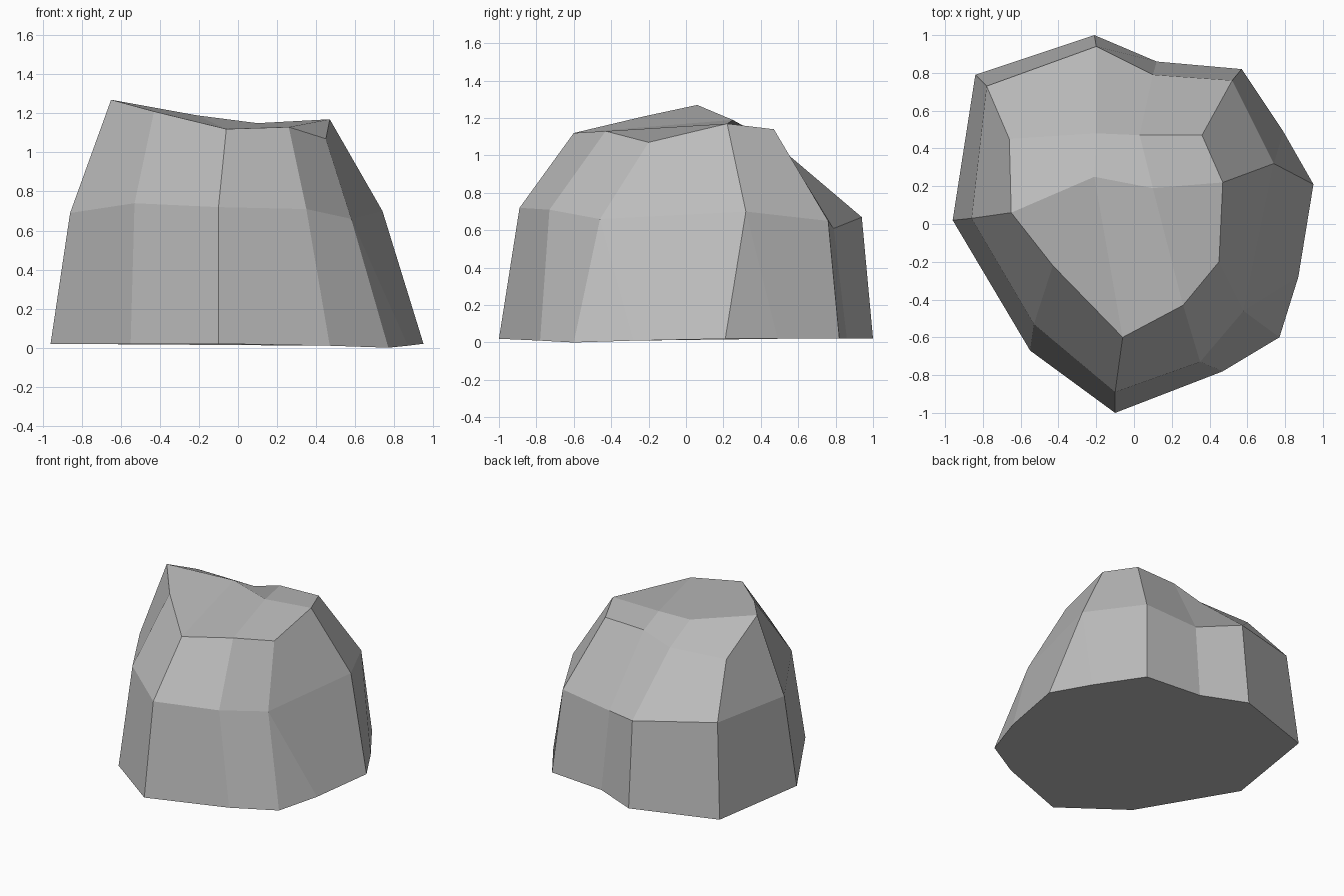
import bpy
import bmesh

default_cube = bpy.data.objects.get("Cube")
if default_cube:
    bpy.data.objects.remove(default_cube, do_unlink=True)

# Single stone colour
stone = bpy.data.materials.new("stone grey")
stone.use_nodes = True
colour = (0.5, 0.5, 0.5, 1)
stone.diffuse_color = colour
shader = stone.node_tree.nodes["Principled BSDF"]
shader.inputs["Base Color"].default_value = colour
shader.inputs["Roughness"].default_value = 0.9

# Outlines run counter-clockwise from the front corner
base_outline = [
    (-.1, -1, .02), (.47, -.78, .01), (.77, -.6, 0), (.87, -.28, .01),
    (.95, .21, .02), (.79, .49, .02), (.57, .82, .02), (.12, .86, .02),
    (-.21, 1, .02), (-.84, .79, .02), (-.96, .02, .02), (-.55, -.67, .02),
]
waist_outline = [
    (-.1, -.89, .72), (.35, -.73, .71), (.58, -.46, .66), (.74, .32, .7),
    (.52, .76, .65), (.1, .79, .61), (-.2, .94, .67), (-.78, .73, .73),
    (-.86, .03, .69), (-.53, -.53, .74),
]
crown_outline = [
    (-.06, -.6, 1.12), (.26, -.43, 1.13), (.45, -.2, 1.07), (.47, .22, 1.17),
    (.36, .47, 1.14), (.03, .47, 1.13), (-.2, .48, 1.06), (-.66, .45, 1.08),
    (-.65, .06, 1.27), (-.43, -.22, 1.21),
]
ridge_points = [(-.21, .25, 1.19), (.1, .19, 1.15)]

mesh = bpy.data.meshes.new("rock")
bm = bmesh.new()


def add_ring(points):
    return [bm.verts.new(point) for point in points]


def add_face(*corners):
    """Make a face, dropping repeated corners so that fans become triangles."""
    return bm.faces.new(list(dict.fromkeys(corners)))


def add_wall(lower, upper):
    """Join two rings of equal length with a band of faces."""
    for i in range(len(lower)):
        j = (i + 1) % len(lower)
        add_face(lower[i], lower[j], upper[j], upper[i])


base = add_ring(base_outline)
waist = add_ring(waist_outline)
crown = add_ring(crown_outline)
ridge_right, ridge_left = add_ring(ridge_points)

# Lower wall: two waist corners each serve two neighbouring base corners
doubled_waist = []
for i, corner in enumerate(waist):
    doubled_waist += [corner] * (2 if i in (2, 3) else 1)
add_wall(base, doubled_waist)

# Upper wall and flat underside
add_wall(waist, crown)
add_face(*reversed(base))

# Crown: a low ridge with a front slope and a back slope
front, front_left, left, left_peak = crown[:4]
back_left, back_mid, back, back_right, right_peak, right = crown[4:]
add_face(front, front_left, ridge_left, ridge_right)
add_face(front_left, left, left_peak, ridge_left)
add_face(right, front, ridge_right, right_peak)
add_face(left_peak, back_left, back_mid, ridge_left)
add_face(ridge_left, back_mid, back, ridge_right)
add_face(ridge_right, back, back_right, right_peak)

bmesh.ops.recalc_face_normals(bm, faces=bm.faces)
bm.to_mesh(mesh)
bm.free()

# Flat-shaded boulder object
mesh.materials.append(stone)
rock = bpy.data.objects.new("rock", mesh)
bpy.context.collection.objects.link(rock)
